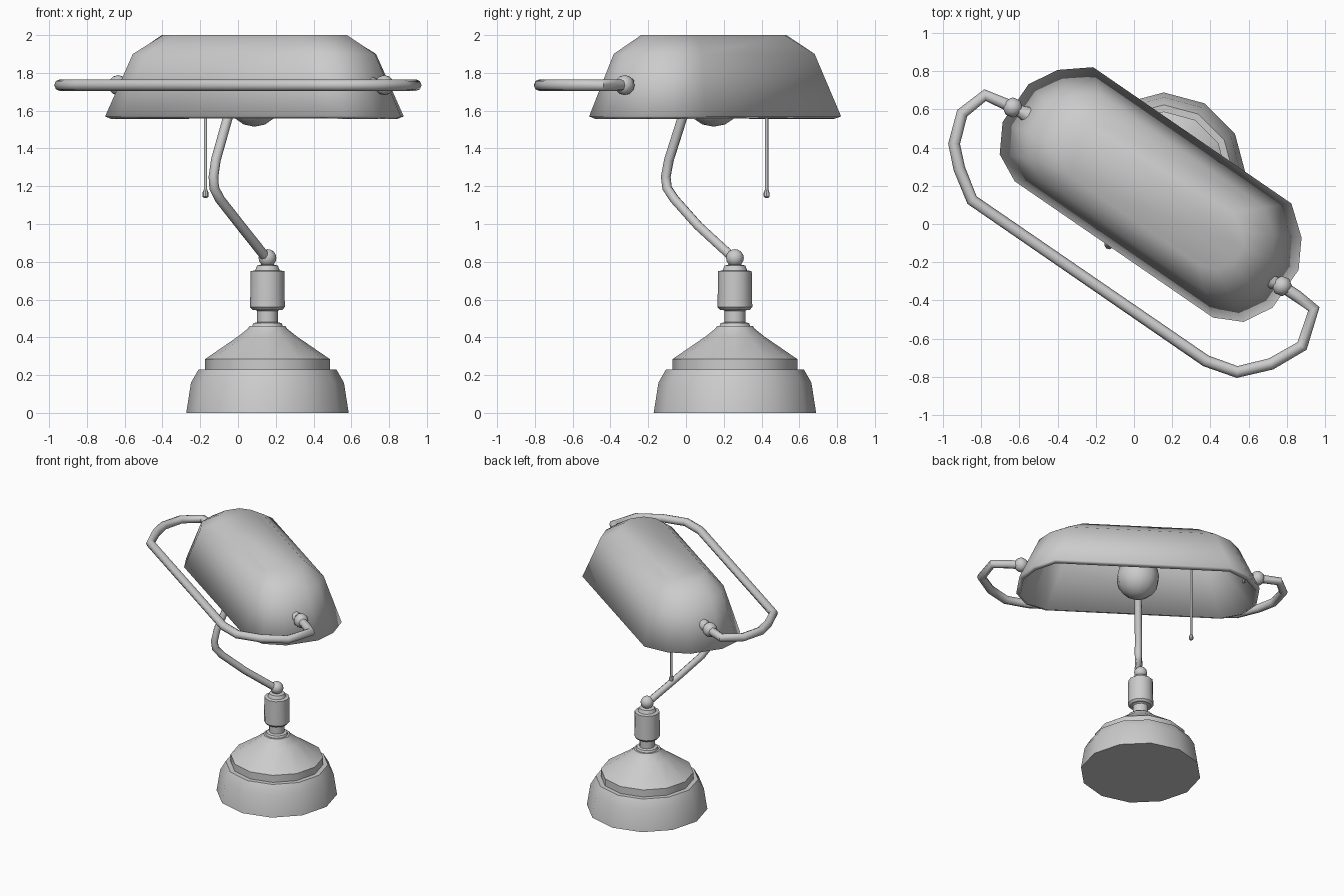
import bpy, bmesh, math
from mathutils import Vector

if "Cube" in bpy.data.objects:
    bpy.data.objects.remove(bpy.data.objects["Cube"])

BASE = (0.156, 0.259, 0)      # axis of the foot
SHADE = (0.087, 0.147, 0)     # centre of the shade
TURN = math.radians(-34.5)    # plan rotation of the shade


def finish(ob, angle=40):
    bpy.ops.object.select_all(action='DESELECT')
    ob.select_set(True)
    bpy.context.view_layer.objects.active = ob
    bpy.ops.object.shade_smooth_by_angle(angle=math.radians(angle))
    return ob


def mesh_object(name, bm, loc=(0, 0, 0)):
    me = bpy.data.meshes.new(name)
    bm.to_mesh(me)
    bm.free()
    ob = bpy.data.objects.new(name, me)
    ob.location = loc
    bpy.context.collection.objects.link(ob)
    return ob


def loft(name, rings, loc=(0, 0, 0), cap_bottom=True):
    """Skin a stack of counter-clockwise rings, listed bottom to top."""
    bm = bmesh.new()
    rows = [[bm.verts.new(p) for p in r] for r in rings]
    n = len(rows[0])
    for a, b in zip(rows, rows[1:]):
        for i in range(n):
            j = (i + 1) % n
            bm.faces.new((a[i], a[j], b[j], b[i]))
    bm.faces.new(rows[-1])
    if cap_bottom:
        bm.faces.new(rows[0][::-1])
    return mesh_object(name, bm, loc)


def lathe(name, profile, loc, sides=12):
    rings = [[(r * math.cos(math.tau * i / sides), r * math.sin(math.tau * i / sides), z)
              for i in range(sides)] for r, z in profile]
    return finish(loft(name, rings, loc))


def ball(name, r, loc, seg=12, rings=8):
    bm = bmesh.new()
    bmesh.ops.create_uvsphere(bm, u_segments=seg, v_segments=rings, radius=r)
    return finish(mesh_object(name, bm, loc), 60)


def tube(name, points, radius, widths=None):
    cu = bpy.data.curves.new(name, 'CURVE')
    cu.dimensions = '3D'
    cu.bevel_depth = radius
    cu.bevel_resolution = 2
    cu.use_fill_caps = True
    sp = cu.splines.new('POLY')
    sp.points.add(len(points) - 1)
    for i, p in enumerate(points):
        sp.points[i].co = (*p, 1)
        sp.points[i].radius = widths[i] if widths else 1
    ob = bpy.data.objects.new(name, cu)
    bpy.context.collection.objects.link(ob)
    bpy.ops.object.select_all(action='DESELECT')
    ob.select_set(True)
    bpy.context.view_layer.objects.active = ob
    bpy.ops.object.convert(target='MESH')
    return finish(bpy.context.object, 50)


# Stepped foot
lathe("foot", [(0.43, 0), (0.405, 0.16), (0.365, 0.23), (0.33, 0.23), (0.33, 0.285),
               (0.155, 0.405), (0.105, 0.445), (0.095, 0.46)], BASE)
# Neck and grip
lathe("neck", [(0.085, 0.45), (0.075, 0.475), (0.055, 0.48), (0.055, 0.54), (0.07, 0.55)], BASE)
lathe("grip", [(0.078, 0.545), (0.092, 0.56), (0.089, 0.75), (0.065, 0.755),
               (0.055, 0.78), (0.035, 0.785)], BASE)
ball("pivot_ball", 0.047, (BASE[0], BASE[1], 0.82))

# Bent arm, carried on to the lamp holder inside the shade
tube("arm", [(0.15, 0.25, 0.82), (0.015, 0.065, 0.99), (-0.095, -0.06, 1.13),
             (-0.126, -0.10, 1.19), (-0.130, -0.107, 1.25), (-0.117, -0.09, 1.34),
             (-0.055, -0.02, 1.56), (-0.02, 0.02, 1.68), (0.03, 0.08, 1.80),
             (0.087, 0.147, 1.86)], 0.026)

# Shade: rounded outline, shrunk upward in two steps, hollow below
half = [(0.63, -0.34), (0.775, -0.268), (0.858, -0.12),
        (0.858, 0.12), (0.775, 0.268), (0.63, 0.385)]
outline = half + [(-u, w) for u, w in reversed(half)]
rings = [[(u * a, w * b, z) for u, w in outline]
         for z, a, b in ((1.57, 1, 1), (1.90, 0.83, 0.75), (2.0, 0.65, 0.45))]
shade = loft("shade", rings, SHADE, cap_bottom=False)
shade.rotation_euler.z = TURN
solid = shade.modifiers.new("wall", 'SOLIDIFY')
solid.thickness = 0.035
solid.offset = -1
finish(shade)

# Bulb and holder
ball("bulb", 0.155, (SHADE[0], SHADE[1], 1.67), 10, 8)
lathe("lamp_holder", [(0.075, 1.78), (0.075, 1.97)], SHADE)

# Pull cord
cord = Vector((-0.172, 0.427, 0))
tube("pull_cord", [cord + Vector((0, 0, z)) for z in (1.16, 1.93)], 0.009)
lathe("pull_knob", [(0.008, 1.138), (0.016, 1.145), (0.016, 1.165), (0.008, 1.185)], cord, 8)

# Horizontal rail looping round the front, with a joint at each end
Z = 1.735
rail = [(-0.65, 0.618), (-0.78, 0.675), (-0.90, 0.58), (-0.942, 0.42), (-0.915, 0.29),
        (-0.848, 0.125), (0.377, -0.717), (0.54, -0.775), (0.717, -0.733),
        (0.88, -0.639), (0.942, -0.445), (0.853, -0.377), (0.775, -0.325)]
tube("rail", [(x, y, Z) for x, y in rail], 0.031)
for side, (x, y), (sx, sy) in (("left", (-0.635, 0.610), (-0.545, 0.565)),
                               ("right", (0.775, -0.325), (0.70, -0.29))):
    ball(side + "_joint_ball", 0.053, (x, y, Z), 8, 6)
    mid = ((x + sx) / 2, (y + sy) / 2)
    tube(side + "_joint_stub", [(x, y, Z), (*mid, Z), (sx, sy, Z)], 0.03, [1, 1.1, 1.6])
